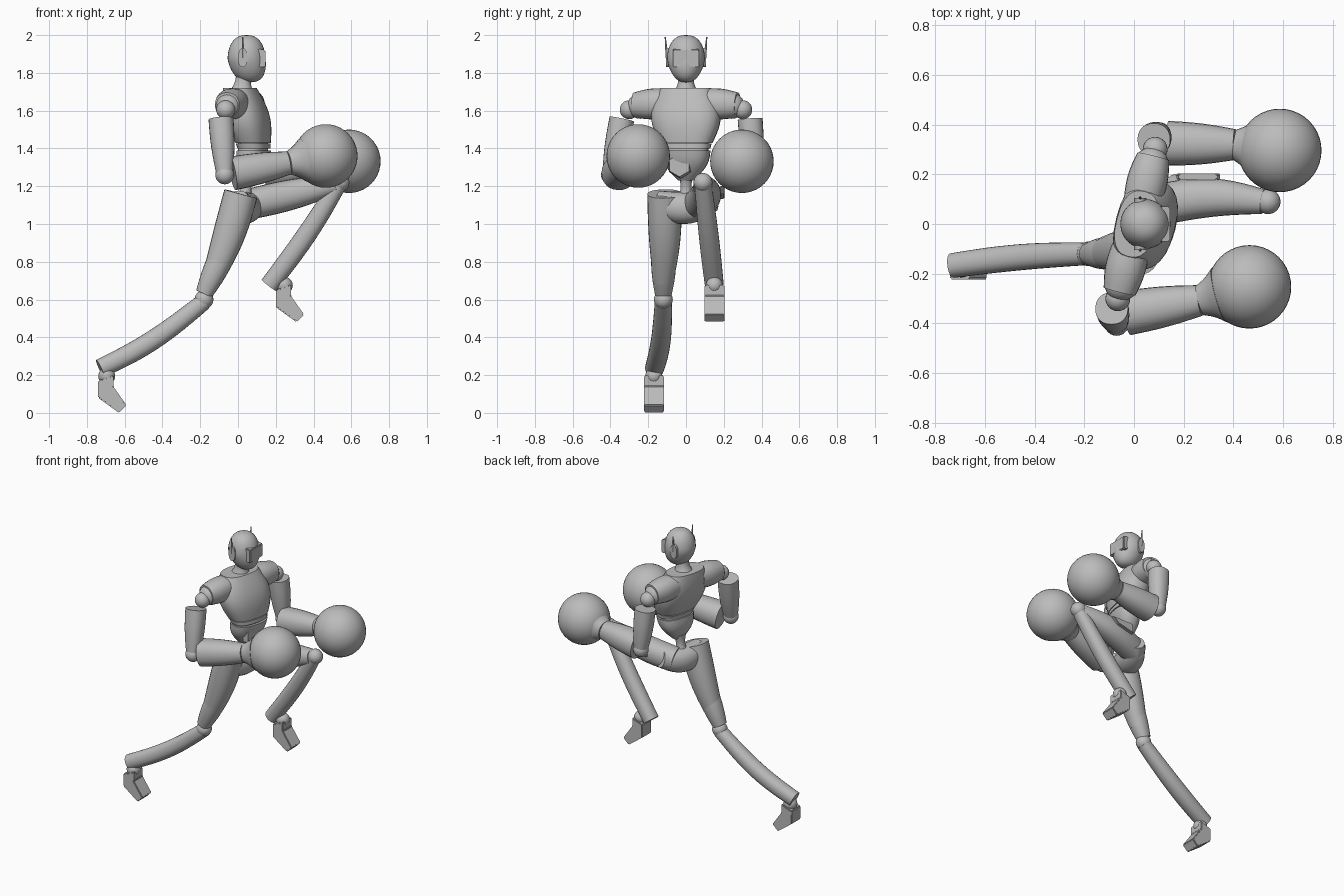
import bpy
import bmesh
import math
from mathutils import Vector

cube = bpy.data.objects.get("Cube")
if cube:
    bpy.data.objects.remove(cube, do_unlink=True)

grey = bpy.data.materials.new("plain grey")
grey.use_nodes = True
grey.diffuse_color = (.5, .5, .5, 1)
shader = grey.node_tree.nodes["Principled BSDF"]
shader.inputs["Base Color"].default_value = grey.diffuse_color

UP = Vector((0, 0, 1))
SIDEWAYS = Vector((0, 1, 0))
SHOULDER_LINE = Vector((.25, 1, 0)).normalized()


def finish(name, bm, angle=40):
    """Turn a bmesh into a grey object, smooth except at sharp edges."""
    bmesh.ops.recalc_face_normals(bm, faces=bm.faces)
    mesh = bpy.data.meshes.new(name)
    bm.to_mesh(mesh)
    bm.free()
    mesh.materials.append(grey)
    part = bpy.data.objects.new(name, mesh)
    bpy.context.collection.objects.link(part)
    bpy.ops.object.select_all(action="DESELECT")
    part.select_set(True)
    bpy.context.view_layer.objects.active = part
    bpy.ops.object.shade_smooth_by_angle(angle=math.radians(angle))
    return part


def limb(name, start, end, start_radius, end_radius, belly=0, sag=(0, 0, 0),
         flat=1, side=SIDEWAYS, axis=None, power=2.2, sides=24, steps=12):
    """Rounded tube between two points; belly swells and sag bends its middle."""
    start, end, sag = Vector(start), Vector(end), Vector(sag)
    bm = bmesh.new()
    rings = []
    for step in range(steps + 1):
        t = step / steps
        swell = math.sin(math.pi * t)
        centre = start.lerp(end, t) + sag * swell
        bend = sag * math.pi * math.cos(math.pi * t)
        along = axis or (end - start + bend).normalized()
        across = (side - along * side.dot(along)).normalized()
        outward = along.cross(across) * flat
        radius = start_radius + (end_radius - start_radius) * t + belly * swell
        ring = []
        for corner in range(sides):
            angle = math.tau * corner / sides
            c, s = (math.copysign(abs(f(angle)) ** (2 / power), f(angle))
                    for f in (math.cos, math.sin))
            ring.append(bm.verts.new(centre + (across * c + outward * s) * radius))
        rings.append(ring)
    for lower, upper in zip(rings, rings[1:]):
        for j in range(sides):
            bm.faces.new((lower[j - 1], lower[j], upper[j], upper[j - 1]))
    bm.faces.new(rings[0])
    bm.faces.new(rings[-1])
    return finish(name, bm)


def ball(name, centre, radius=.05, segments=24):
    bm = bmesh.new()
    bmesh.ops.create_uvsphere(bm, u_segments=segments, v_segments=segments // 2,
                              radius=radius)
    bmesh.ops.translate(bm, verts=bm.verts, vec=centre)
    return finish(name, bm)


def prism(name, outline, middle, width, bevel=.005):
    """Extrude a side outline of (x, z) points across y."""
    bm = bmesh.new()
    face = bm.faces.new([bm.verts.new((x, middle - width / 2, z)) for x, z in outline])
    grown = bmesh.ops.extrude_face_region(bm, geom=[face])["geom"]
    moved = [item for item in grown if isinstance(item, bmesh.types.BMVert)]
    bmesh.ops.translate(bm, vec=SIDEWAYS * width, verts=moved)
    bmesh.ops.bevel(bm, geom=bm.edges[:], offset=bevel, segments=2, affect="EDGES")
    return finish(name, bm, angle=30)


def make_head(centre, radius, height):
    """Egg with full cheeks and the chin pushed forward."""
    bm = bmesh.new()
    bmesh.ops.create_uvsphere(bm, u_segments=32, v_segments=20, radius=1)
    for vert in bm.verts:
        reach = math.hypot(vert.co.x, vert.co.y)
        full = reach ** -.2 if reach > .01 else 1
        below = max(0, -vert.co.z)
        vert.co.x *= radius * full
        vert.co.y *= radius * full * (1 - below * .15)
        vert.co.x += below * radius * .2
        vert.co.z *= height
    bmesh.ops.translate(bm, verts=bm.verts, vec=centre)
    return finish("head", bm)


# Head with a square visor
make_head((.045, 0, 1.875), .1, .125)
prism("visor", [(.1, 1.83), (.145, 1.83), (.145, 1.92), (.1, 1.93)], middle=0, width=.14)

# Neck, chest, belt band and abdomen, turned with the shoulders
limb("neck", (.02, 0, 1.69), (.03, 0, 1.79), .07, .04, belly=-.01)
torso = dict(side=SHOULDER_LINE, axis=UP, power=2.5)
limb("chest", (.01, 0, 1.72), (.08, 0, 1.43), .135, .142, belly=.047, flat=.6, **torso)
limb("torso_core", (.08, 0, 1.45), (.08, 0, 1.37), .12, .12, flat=.6, **torso)
limb("belly_band", (.08, 0, 1.425), (.085, 0, 1.4), .136, .13, flat=.62, **torso)
limb("abdomen", (.085, 0, 1.39), (.06, 0, 1.23), .13, .04, belly=.025, flat=.65, **torso)
limb("belt_emblem", (.11, -.03, 1.31), (.145, -.035, 1.31), .07, .06,
     side=UP, power=2, sides=6, steps=1)

# Waist and pelvis
limb("waist", (.05, 0, 1.26), (.03, 0, 1.1), .04, .06, belly=-.02, axis=UP)
limb("pelvis", (0, -.16, 1.12), (.1, .14, 1.12), .06, .055, belly=.028,
     sag=(-.02, 0, -.035), side=UP)

# Ears, antennae and arms with round gloves
elbows = {"left": Vector((.1, .36, 1.27)), "right": Vector((-.07, -.4, 1.26))}
gloves = {"left": Vector((.587, .296, 1.332)), "right": Vector((.465, -.253, 1.36))}
for label, sign in (("left", 1), ("right", -1)):
    ear = Vector((.025, sign * .1, 1.88))
    outside = SIDEWAYS * sign
    limb(label + "_ear", ear - outside * .02, ear + outside * .005, .05, .05,
         flat=.5, side=UP, steps=1)
    limb(label + "_antenna", ear, ear + outside * .01 + UP * .11, .008, .003,
         sides=6, steps=1)

    collar = Vector((.01, 0, 1.64))
    reach = SHOULDER_LINE * sign
    limb(label + "_shoulder", collar + reach * .1, collar + reach * .28 - UP * .01,
         .076, .066, belly=.01, side=UP)
    ball(label + "_shoulder_cap", collar + reach * .25 - UP * .015, radius=.068)
    joint = collar + reach * .31 - UP * .035
    ball(label + "_shoulder_ball", joint)

    elbow, glove = elbows[label], gloves[label]
    socket = joint + reach * .04 - UP * .05 - Vector((.015, 0, 0))
    limb(label + "_upper_arm", socket, elbow, .066, .043, belly=.007)
    ball(label + "_elbow", elbow)
    wrist = elbow.lerp(glove, .63)
    limb(label + "_forearm", elbow.lerp(glove, .08) - outside * .03, wrist,
         .09, .062, belly=.006)
    limb(label + "_glove_cuff", wrist, wrist.lerp(glove, .4), .062, .115, belly=-.006)
    ball(label + "_glove", glove, radius=.168, segments=40)

# Trailing right leg
limb("right_thigh", (.015, -.115, 1.16), (-.14, -.12, .7), .09, .054, belly=.012,
     sag=(.01, .005, 0))
limb("right_knee_cup", (-.1, -.118, .8), (-.18, -.12, .63), .067, .045, belly=.004)
ball("right_knee", (-.18, -.12, .6))
limb("right_shin", (-.18, -.12, .59), (-.73, -.167, .235), .045, .05, belly=.005,
     sag=(0, .01, -.03))

# Raised left leg
limb("left_thigh", (.04, .06, 1.1), (.52, .09, 1.21), .08, .05, belly=.015,
     sag=(0, .03, 0))
ball("left_knee", (.54, .09, 1.22))
limb("left_shin", (.53, .09, 1.21), (.165, .15, .675), .045, .05, belly=.005,
     sag=(.015, 0, 0))
prism("left_thigh_plate", [(.17, 1.13), (.3, 1.16), (.34, 1.2), (.18, 1.2)],
      middle=.19, width=.025)

# Drooping feet share one outline
sole = [(0, -.05), (.08, -.02), (.08, -.08), (.15, -.18), (.11, -.22), (0, -.14)]
for label, x, y, z in (("left", .2, .15, .7), ("right", -.74, -.17, .22)):
    ball(label + "_ankle", (x + .045, y, z - .025), radius=.045)
    prism(label + "_foot", [(x + dx, z + dz) for dx, dz in sole], middle=y, width=.105)
